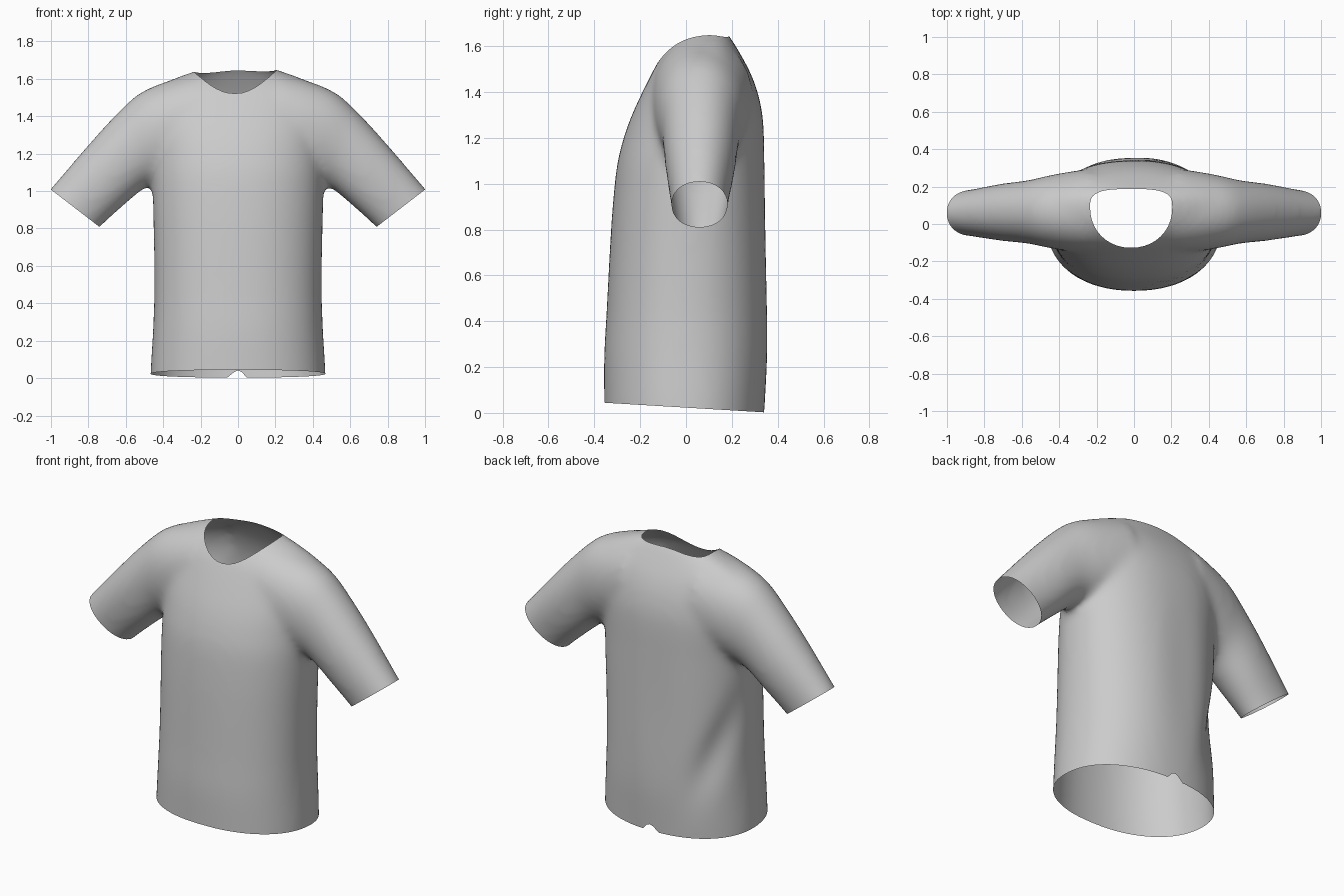
import bpy, bmesh
from math import sin, cos, pi, exp, radians
from mathutils import Vector

if "Cube" in bpy.data.objects:
    bpy.data.objects.remove(bpy.data.objects["Cube"])


def power(v, n):
    return (1 if v >= 0 else -1) * abs(v) ** (2 / n)


def spline(rows, steps=4):
    """Catmull-Rom resampling of rows of profile numbers."""
    out = []
    for i in range(len(rows) - 1):
        p0, p1 = rows[max(i - 1, 0)], rows[i]
        p2, p3 = rows[i + 1], rows[min(i + 2, len(rows) - 1)]
        for k in range(steps):
            t = k / steps
            out.append([0.5 * (2 * b + (c - a) * t + (2 * a - 5 * b + 4 * c - d) * t * t
                               + (3 * b - a - 3 * c + d) * t ** 3)
                        for a, b, c, d in zip(p0, p1, p2, p3)])
    return out + [list(rows[-1])]


def loft(name, rings):
    """Closed solid skinned through rings of points."""
    bm = bmesh.new()
    loops = [[bm.verts.new(p) for p in ring] for ring in rings]
    n = len(loops[0])
    for a, b in zip(loops, loops[1:]):
        for i in range(n):
            j = (i + 1) % n
            bm.faces.new((a[i], a[j], b[j], b[i]))
    bm.faces.new(loops[0])
    bm.faces.new(loops[-1])
    bmesh.ops.recalc_face_normals(bm, faces=bm.faces)
    mesh = bpy.data.meshes.new(name)
    bm.to_mesh(mesh)
    bm.free()
    ob = bpy.data.objects.new(name, mesh)
    bpy.context.collection.objects.link(ob)
    return ob


def cut(bm, planes, region):
    """Cut cleanly along planes and remove what lies inside all of them."""
    for co, no in planes:
        faces = [f for f in bm.faces if region(f.calc_center_median())]
        geom = list({e for f in faces for e in f.edges} | {v for f in faces for v in f.verts})
        bmesh.ops.bisect_plane(bm, geom=faces + geom, dist=1e-5, plane_co=co, plane_no=no)
    gone = []
    for f in bm.faces:
        c = f.calc_center_median()
        if region(c) and all((c - co).dot(no) > 0 for co, no in planes):
            gone.append(f)
    bmesh.ops.delete(bm, geom=gone, context='FACES')


def prism(points, lift):
    """Inward planes of a convex counter-clockwise outline."""
    planes = []
    for p, q in zip(points, points[1:] + points[:1]):
        d = (-(q[1] - p[1]), q[0] - p[0])
        planes.append((Vector(lift(*p)), Vector(lift(*d)).normalized()))
    return planes


# Torso: z, half width, front y, widest y, back y
TORSO = [(-0.12, .472, -.357, 0, .335), (0.05, .467, -.357, 0, .345), (0.25, .455, -.357, 0, .356),
         (0.45, .448, -.346, 0, .357), (0.70, .450, -.333, .01, .353), (0.90, .455, -.320, .02, .349),
         (1.08, .458, -.301, .03, .345), (1.20, .460, -.272, .05, .342), (1.30, .465, -.236, .06, .335),
         (1.40, .470, -.190, .07, .313), (1.48, .478, -.150, .08, .283), (1.54, .468, -.117, .09, .252),
         (1.60, .345, -.070, .10, .217), (1.64, .235, -.025, .11, .192), (1.675, .130, .040, .11, .165)]


def torso_ring(row):
    z, w, front, mid, back = row
    ring = []
    for k in range(72):
        a = 2 * pi * k / 72
        s = power(sin(a), 2.2)
        # drape fold running from the armpit across the back, and a faint spine groove
        centre = radians(125 + 40 * (z - 0.25) / 0.65)
        dent = 0.08 * exp(-((a - centre) / 0.23) ** 2 - ((z - 0.52) / 0.26) ** 2)
        dent += 0.025 * exp(-((a - radians(96)) / 0.2) ** 2 - ((z - 0.75) / 0.45) ** 2)
        y = s * (back - mid if s > 0 else mid - front)
        ring.append((w * power(cos(a), 2.2) * (1 - dent), mid + y * (1 - dent), z))
    return ring


shirt = loft("shirt", [torso_ring(r) for r in spline(TORSO)])

# Sleeves: top x, top z, bottom x, bottom z, front y, back y
SLEEVE = [(.23, 1.63, .23, 1.12, -.15, .295), (.37, 1.590, .32, 1.08, -.145, .280),
          (.51, 1.533, .41, 1.05, -.127, .258),
          (.62, 1.443, .50, 1.015, -.106, .235), (.79, 1.26, .625, .91, -.090, .215),
          (1.005, 1.01, .74, .805, -.064, .182), (1.09, .91, .82, .72, -.055, .175)]


def sleeve_ring(row, side):
    tx, tz, bx, bz, y0, y1 = row
    ring = []
    for k in range(48):
        a = 2 * pi * k / 48
        u, v = power(cos(a), 2.1), power(sin(a), 2.1)
        ring.append((side * ((tx + bx) / 2 + u * (tx - bx) / 2),
                     (y0 + y1) / 2 + v * (y1 - y0) / 2, (tz + bz) / 2 + u * (tz - bz) / 2))
    return ring


sleeves = []
for side in (1, -1):
    s = loft("sleeve", [sleeve_ring(r, side) for r in spline(SLEEVE)])
    s.hide_render = True
    sleeves.append(s)
    m = shirt.modifiers.new("join", 'BOOLEAN')
    m.operation, m.solver, m.object = 'UNION', 'EXACT', s

# Blend the parts into one soft cloth surface
m = shirt.modifiers.new("remesh", 'REMESH')
m.mode, m.voxel_size = 'VOXEL', 0.018
m = shirt.modifiers.new("soften", 'SMOOTH')
m.factor, m.iterations = 0.5, 22
bpy.context.view_layer.update()
soft = bpy.data.meshes.new_from_object(shirt.evaluated_get(bpy.context.evaluated_depsgraph_get()))
shirt.modifiers.clear()
shirt.data = soft
for s in sleeves:
    bpy.data.objects.remove(s)

bm = bmesh.new()
bm.from_mesh(soft)

# Slanted open hem with the small notch at the back
cut(bm, [(Vector((0, 0, .023)), Vector((0, -.06, -1)).normalized())], lambda c: c.z < 0.2)
notch = [(-.055, -.05), (.045, -.05), (.045, .005), (.02, .033), (0, .04), (-.02, .033), (-.055, .005)]
cut(bm, prism(notch, lambda x, z: (x, 0, z)), lambda c: c.y > 0.2 and c.z < 0.12 and abs(c.x) < 0.15)

# Open cuffs
for side in (1, -1):
    cut(bm, [(Vector((side * .87, 0, .908)), Vector((side * .2, 0, -.26)).normalized())],
        lambda c: c.x * side > 0.56)

# Round neck opening, flatter at the back
neck = []
for k in range(40):
    a = 2 * pi * k / 40
    n = 3.2 if sin(a) > 0 else 2.1
    neck.append((-.015 + .22 * power(cos(a), n), .09 + power(sin(a), n) * (.097 if sin(a) > 0 else .217)))
cut(bm, prism(neck, lambda x, y: (x, y, 0)), lambda c: c.z > 1.42 and abs(c.x) < 0.3)

bmesh.ops.remove_doubles(bm, verts=bm.verts, dist=0.0008)
bmesh.ops.recalc_face_normals(bm, faces=bm.faces)
for f in bm.faces:
    f.smooth = True
bm.to_mesh(soft)
bm.free()
